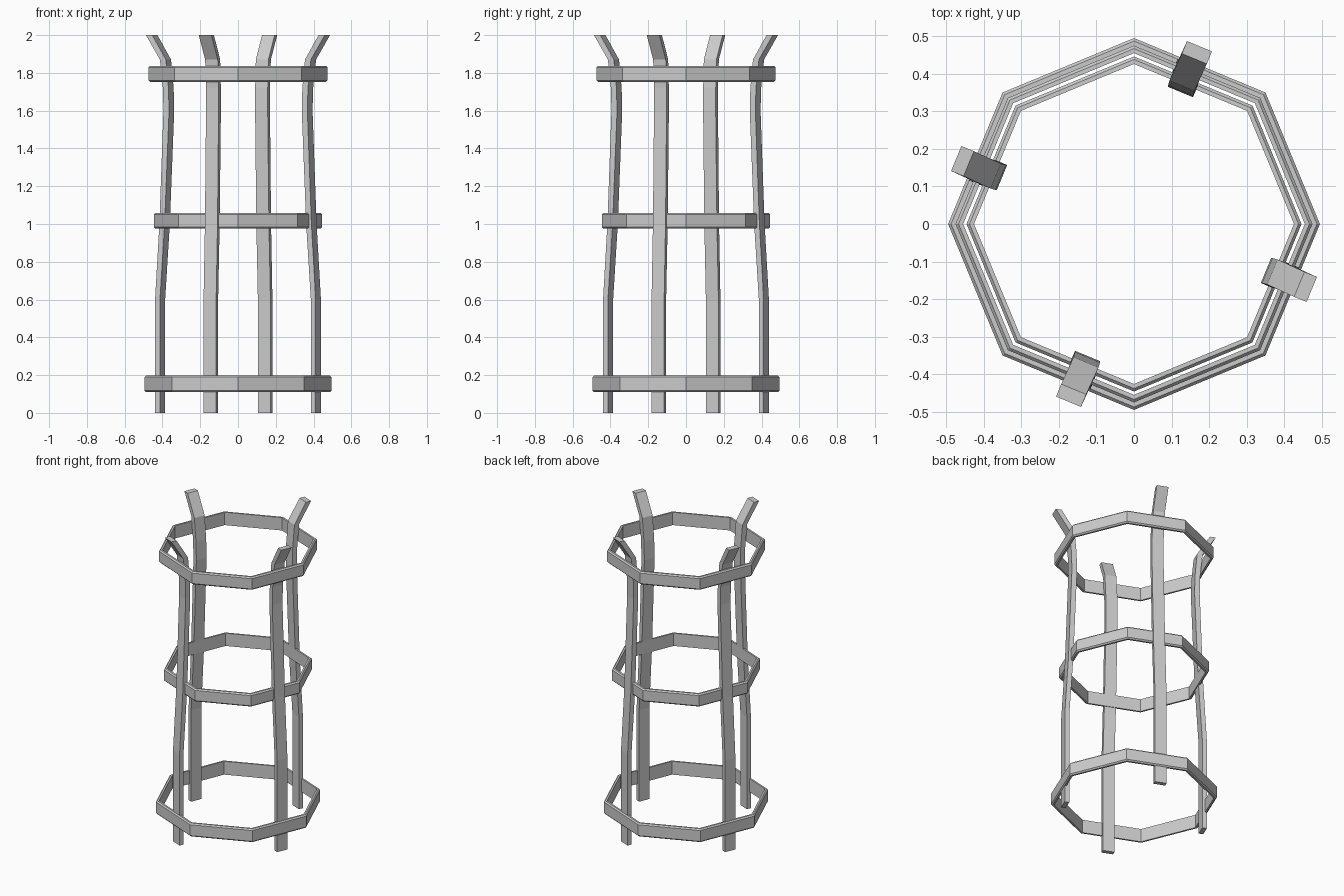
import bpy
import bmesh
from math import cos, sin, pi, radians

cube = bpy.data.objects.get("Cube")
if cube:
    bpy.data.objects.remove(cube, do_unlink=True)

grey = bpy.data.materials.new("plain grey")
grey.use_nodes = True
colour = (0.6, 0.6, 0.6, 1)
grey.diffuse_color = colour
grey.node_tree.nodes["Principled BSDF"].inputs["Base Color"].default_value = colour


def loft(name, sections, closed):
    """Skin equal-length cross-sections, capping the ends if open."""
    bm = bmesh.new()
    rows = [[bm.verts.new(p) for p in s] for s in sections]
    n = len(rows[0])
    pairs = list(zip(rows, rows[1:]))
    if closed:
        pairs.append((rows[-1], rows[0]))
    else:
        bm.faces.new(rows[0])
        bm.faces.new(rows[-1])
    for a, b in pairs:
        for i in range(n):
            j = (i + 1) % n
            bm.faces.new((a[i], a[j], b[j], b[i]))
    bmesh.ops.recalc_face_normals(bm, faces=bm.faces)
    mesh = bpy.data.meshes.new(name)
    bm.to_mesh(mesh)
    bm.free()
    mesh.materials.append(grey)
    obj = bpy.data.objects.new(name, mesh)
    bpy.context.collection.objects.link(obj)
    return obj


def hoop(name, radius, low, high, thick=0.02, slope=0.008):
    """Eight-sided band with slightly sloped rims."""
    profile = [(radius, low + slope), (radius, high - slope),
               (radius - slope, high), (radius - thick, high),
               (radius - thick, low), (radius - slope, low)]
    sections = []
    for k in range(8):
        a = k * pi / 4
        sections.append([(r * cos(a), r * sin(a), z) for r, z in profile])
    loft(name, sections, True)


def stake(name, angle):
    """Bent flat bar: height, distance out, sideways shift, half depth."""
    path = [(0, 0.436, 0.025, 0.014), (0.6, 0.436, 0.025, 0.014),
            (1.0, 0.411, 0.023, 0.015), (1.6, 0.388, 0.02, 0.016),
            (1.72, 0.391, 0.021, 0.016), (1.87, 0.406, 0.023, 0.017),
            (2.0, 0.486, 0.02, 0.018)]
    half = 0.036
    c, s = cos(angle), sin(angle)
    sections = []
    for z, r, shift, d in path:
        corners = [(r - d, shift - half), (r + d, shift - half),
                   (r + d, shift + half), (r - d, shift + half)]
        sections.append([(u * c - v * s, u * s + v * c, z) for u, v in corners])
    loft(name, sections, False)


# Three hoops
hoop("bottom_hoop", 0.495, 0.11, 0.197)
hoop("middle_hoop", 0.446, 0.975, 1.058)
hoop("top_hoop", 0.475, 1.753, 1.837)

# Four upright stakes, one on every second hoop side
for i, side in enumerate(("back", "right", "front", "left")):
    stake(side + "_stake", radians(67.5 + 90 * i))
